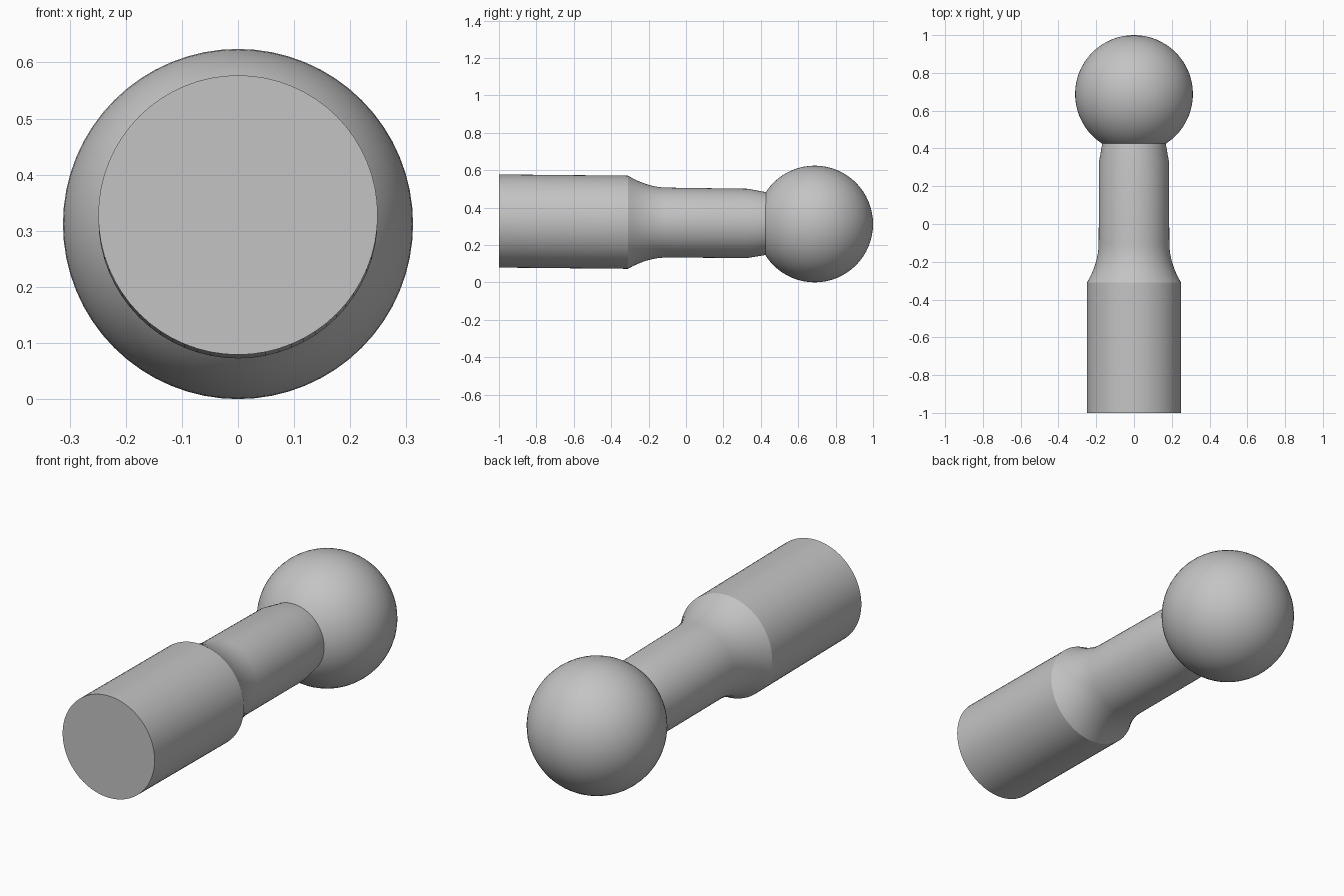
import bpy, bmesh, math
from mathutils import Matrix, Vector

cube = bpy.data.objects.get("Cube")
if cube:
    bpy.data.objects.remove(cube, do_unlink=True)

grey = bpy.data.materials.new("plain grey")
grey.use_nodes = True
colour = (0.55, 0.55, 0.55, 1)
grey.diffuse_color = colour
grey.node_tree.nodes["Principled BSDF"].inputs["Base Color"].default_value = colour

BALL_R = 0.312
BALL_CENTRE = Vector((0, 1 - BALL_R, BALL_R))
TILT = 0.0095  # the handle rises slightly toward its free end


def finish(name, bm):
    bmesh.ops.recalc_face_normals(bm, faces=bm.faces)
    mesh = bpy.data.meshes.new(name)
    bm.to_mesh(mesh)
    bm.free()
    obj = bpy.data.objects.new(name, mesh)
    bpy.context.collection.objects.link(obj)
    mesh.materials.append(grey)
    bpy.ops.object.select_all(action='DESELECT')
    obj.select_set(True)
    bpy.context.view_layer.objects.active = obj
    bpy.ops.object.shade_smooth_by_angle(angle=math.radians(22))
    return obj


# Ball, with its poles along the handle
bm = bmesh.new()
bmesh.ops.create_uvsphere(bm, u_segments=64, v_segments=32, radius=BALL_R)
bmesh.ops.rotate(bm, verts=bm.verts, matrix=Matrix.Rotation(math.pi / 2, 3, 'X'))
bmesh.ops.translate(bm, verts=bm.verts, vec=BALL_CENTRE)
finish("ball", bm)

# Handle: thick grip, concave shoulder, slim neck, tapered end inside the ball
GRIP_R, NECK_R = 0.249, 0.187
SHOULDER, NECK = -0.31, -0.10
profile = [(-1, GRIP_R)]
for i in range(9):
    t = i / 8
    profile.append((SHOULDER + (NECK - SHOULDER) * t,
                    NECK_R + (GRIP_R - NECK_R) * (1 - t) ** 2))
profile += [(0.33, 0.185), (0.45, 0.164)]

SIDES = 64
bm = bmesh.new()
rings = []
for y, r in profile:
    z = BALL_R + TILT * (BALL_CENTRE.y - y)
    rings.append([bm.verts.new((r * math.cos(a), y, z + r * math.sin(a)))
                  for a in (math.tau * k / SIDES for k in range(SIDES))])
for a, b in zip(rings, rings[1:]):
    for k in range(SIDES):
        n = (k + 1) % SIDES
        bm.faces.new((a[k], a[n], b[n], b[k]))
bm.faces.new(rings[0])
bm.faces.new(rings[-1])
finish("handle", bm)
